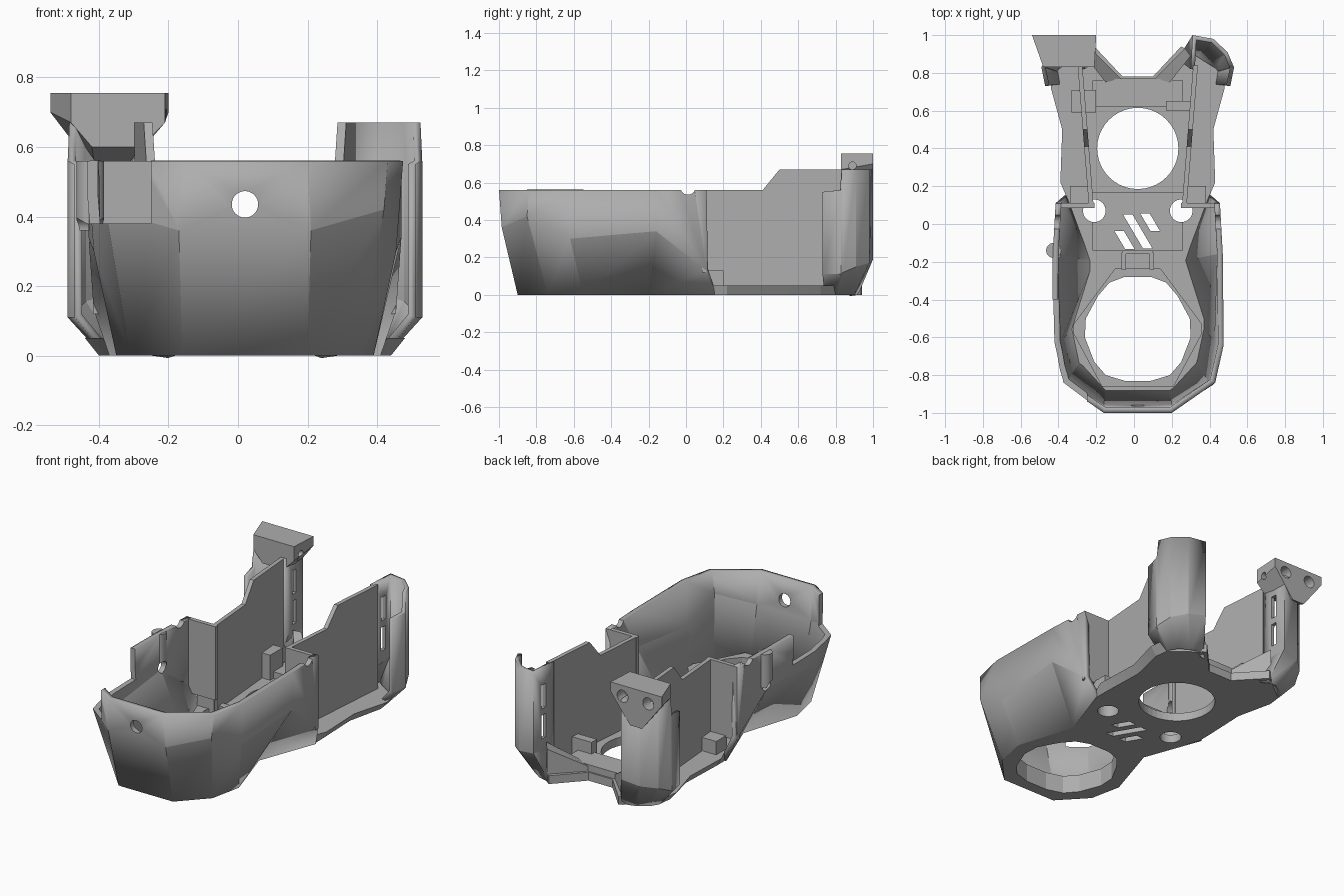
import bpy, bmesh, math
from mathutils import Matrix, Vector

old = bpy.data.objects.get("Cube")
if old:
    bpy.data.objects.remove(old, do_unlink=True)

CX = 0.02  # centre plane of the housing
grey = bpy.data.materials.new("plain_grey")
grey.use_nodes = True
grey.diffuse_color = (0.42, 0.42, 0.42, 1)
grey.node_tree.nodes["Principled BSDF"].inputs["Base Color"].default_value = (0.42, 0.42, 0.42, 1)


def finish(name, bm, fix=True):
    if fix:
        bmesh.ops.recalc_face_normals(bm, faces=bm.faces[:])
    mesh = bpy.data.meshes.new(name)
    bm.to_mesh(mesh)
    bm.free()
    mesh.materials.append(grey)
    ob = bpy.data.objects.new(name, mesh)
    bpy.context.scene.collection.objects.link(ob)
    return ob


def loft(name, ring_a, ring_b):
    """Closed solid between two matching outlines."""
    bm = bmesh.new()
    a = [bm.verts.new(p) for p in ring_a]
    b = [bm.verts.new(p) for p in ring_b]
    bm.faces.new(a)
    bm.faces.new(b)
    for i in range(len(a)):
        j = (i + 1) % len(a)
        bm.faces.new((a[i], a[j], b[j], b[i]))
    return finish(name, bm)


def plate(name, outline, z0, z1):
    return loft(name, [(x, y, z0) for x, y in outline], [(x, y, z1) for x, y in outline])


def box(name, x0, x1, y0, y1, z0, z1):
    return plate(name, [(x0, y0), (x1, y0), (x1, y1), (x0, y1)], z0, z1)


def rod(name, centre, r, length, axis):
    bm = bmesh.new()
    turn = Vector((0, 0, 1)).rotation_difference(Vector(axis)).to_matrix().to_4x4()
    bmesh.ops.create_cone(bm, cap_ends=True, segments=40, radius1=r, radius2=r, depth=length,
                          matrix=Matrix.Translation(centre) @ turn)
    return finish(name, bm)


def both(half):
    """Full outline from offsets to the +x side of the centre plane."""
    return [(CX + x, y) for x, y in half] + [(CX - x, y) for x, y in reversed(half)]


def flip(p):
    return (2 * CX - p[0],) + tuple(p[1:])


def strip(name, columns, thick):
    """Thin wall from columns of points, thickened inwards."""
    bm = bmesh.new()
    grid = [[bm.verts.new(p) for p in col] for col in columns]
    for c, d in zip(grid, grid[1:]):
        for k in range(len(c) - 1):
            bm.faces.new((c[k], d[k], d[k + 1], c[k + 1]))
    ob = finish(name, bm, False)
    mod = ob.modifiers.new("thickness", 'SOLIDIFY')
    mod.thickness = thick
    mod.offset = -1
    mod.use_even_offset = True
    return ob


def cut(ob, *cutters):
    for c in cutters:
        mod = ob.modifiers.new("cut", 'BOOLEAN')
        mod.operation = 'DIFFERENCE'
        mod.solver = 'EXACT'
        mod.object = c
        c.hide_render = True
        c.hide_viewport = True
        c.display_type = 'WIRE'


def col(low, mid, top, top_z):
    return [(CX + low[0], low[1], 0), (CX + mid[0], mid[1], mid[2]), (CX + top[0], top[1], top_z)]


# faceted front shell
TOP = 0.56
side = [col((.18, -.9), (.19, -.985, .36), (.18, -1), TOP),
        col((.33, -.74), (.40, -.85, .42), (.41, -.84), TOP),
        col((.37, -.55), (.435, -.62, .30), (.455, -.64), TOP),
        col((.26, -.2), (.45, -.16, .34), (.45, -.16), TOP),
        col((.39, .15), (.435, .11, .13), (.435, .11), TOP)]
mirrored = [[flip(p) for p in c] for c in reversed(side)]
shell = strip("front_shell", mirrored + side, 0.03)
front_hole = rod("front_hole_cutter", (CX, -1, .435), .038, .3, (0, 1, 0))
rim_gap = box("rim_gap_cutter", -.7, -.25, -1.1, -.40, .38, 1)
side_hole = rod("side_hole_cutter", (-.42, -.15, .36), .035, .2, (1, 0, 0))
rim_dip = rod("rim_dip_cutter", (0, .01, .575), .04, 2, (1, 0, 0))
cut(shell, front_hole, rim_gap, side_hole, rim_dip)

# rounded bosses on the right wall
boss = rod("wall_boss", (-.425, -.14, .46), .04, .2, (0, 0, 1))
cut(boss, side_hole)

# floor with openings
half = [(.18, -.9, 0), (.33, -.74, 0), (.37, -.55, 0), (.26, -.2, 0), (.38, .15, 0),
        (.38, .22, .03), (.37, .5, .03), (.42, .72, .04), (.41, .8, .04), (.23, .94, 0), (.08, .78, 0)]
floor = loft("floor", [(x, y, 0) for x, y in both([(x, y) for x, y, f in half])],
             [(x, y, .05) for x, y in both([(x + f, y) for x, y, f in half])])
deck = plate("centre_deck", both([(.24, -.14), (.24, .17)]), .04, .07)
collar = plate("opening_collar", both([(.12, -.235), (.34, -.53), (.34, -.58), (.19, -.86)]), .01, .11)
opening = plate("opening_cutter", both([(.07, -.28), (.15, -.31), (.21, -.38), (.275, -.5), (.28, -.6),
                                        (.23, -.73), (.17, -.80), (.07, -.83)]), -.1, .4)
fan_hole = rod("round_hole_cutter", (CX, .4, 0), .215, .6, (0, 0, 1))
screws = [rod("screw_hole_cutter", (CX + s * .23, .07, 0), .06, .4, (0, 0, 1)) for s in (-1, 1)]
slots = []
for x, y, length in ((-.05, -.085, .11), (.02, -.04, .21), (.085, .01, .11)):
    along = Vector((.5, -.85)) * length / 2
    wide = Vector((.025, 0))
    mid = Vector((x, y))
    slots.append(plate("slot_cutter", [mid - along - wide, mid - along + wide,
                                       mid + along + wide, mid + along - wide], -.1, .2))
cut(floor, opening, fan_hole, *screws, *slots)
cut(deck, *screws, *slots)
cut(collar, opening)
for s in (-1, 1):
    rod("magnet_disc", (CX + s * .18, -.04, .06), .055, .03, (0, 0, 1))
    box("cable_clip_side", CX + s * .075 - .012, CX + s * .075 + .012, -.24, -.15, .04, .13)
box("cable_clip_bar", CX - .08, CX + .08, -.16, -.14, .04, .13)

# rear cross bar
cross = plate("rear_cross_bar", both([(.24, .62), (.24, .76), (.08, .77)]), .03, .09)
cut(cross, fan_hole)
box("right_catch", -.33, -.20, .59, .71, .04, .20)
box("left_catch", .17, .30, .60, .65, .04, .16)


def wall_x(y):
    return .235 + .08 * (y - .11)


profile = [(.11, .02), (.11, .56), (.41, .56), (.5, .67), (.84, .67), (.84, .02)]
post_cols = [col((.40, .74), (.49, .73, .11), (.49, .73), .55),
             col((.41, .80), (.51, .83, .11), (.51, .83), .56),
             col((.41, .81), (.505, .84, .12), (.505, .84), .67),
             col((.38, .86), (.475, .91, .15), (.475, .91), .67),
             col((.32, .90), (.40, .98, .17), (.40, .98), .67),
             col((.24, .92), (.29, 1.0, .19), (.29, 1.0), .67),
             col((.20, .88), (.28, .82, .17), (.28, .82), .67)]
for s, word in ((1, "left"), (-1, "right")):
    # rear side wall and the step that joins it to the shell
    rings = [[(CX + s * (wall_x(y) + t), y, z) for y, z in profile] for t in (0, .025)]
    loft(word + "_rear_wall", *rings)
    step = sorted((CX + s * .23, CX + s * .435))
    box(word + "_wall_step", step[0], step[1], .085, .11, .12, .56)
    lug = sorted((CX + s * .25, CX + s * .36))
    box(word + "_step_foot", lug[0], lug[1], .10, .20, .03, .13)

    # hollow corner post with two slots facing inwards
    cols = post_cols if s > 0 else [[flip(p) for p in c] for c in reversed(post_cols)]
    post = strip(word + "_corner_post", cols, .022)
    cx = CX + s * .285
    windows = [box("post_slot_cutter", cx - .06, cx + .06, .89, .93, z, z + .14) for z in (.25, .43)]
    cut(post, *windows)

    # sloping gusset from cross bar to post
    base = [(.09, .77), (.25, .93), (.28, .89), (.17, .75)]
    high = [.08, .20, .22, .10]
    loft(word + "_gusset", [(CX + s * x, y, .0) for x, y in base],
         [(CX + s * x, y, z) for (x, y), z in zip(base, high)])

# mounting head on the right post
back = [(-.54, .755), (-.20, .755), (-.20, .70), (-.33, .53), (-.41, .53), (-.54, .70)]
front = [(-.48, .755), (-.21, .755), (-.21, .67), (-.28, .60), (-.42, .60), (-.48, .67)]
head = loft("mounting_head", [(x, 1, z) for x, z in back], [(x, .83, z) for x, z in front])
head_holes = [rod("head_hole_cutter", (x, 1, .69), .036, .14, (0, 1, 0)) for x in (-.45, -.28)]
cross_hole = rod("head_cross_hole_cutter", (-.22, .89, .69), .02, .14, (1, 0, 0))
cut(head, *head_holes, cross_hole)

# crisp edges, smooth round holes
for ob in list(bpy.context.scene.objects):
    if ob.type == 'MESH' and not ob.hide_render:
        bpy.ops.object.select_all(action='DESELECT')
        ob.select_set(True)
        bpy.context.view_layer.objects.active = ob
        bpy.ops.object.shade_smooth_by_angle(angle=math.radians(15))
